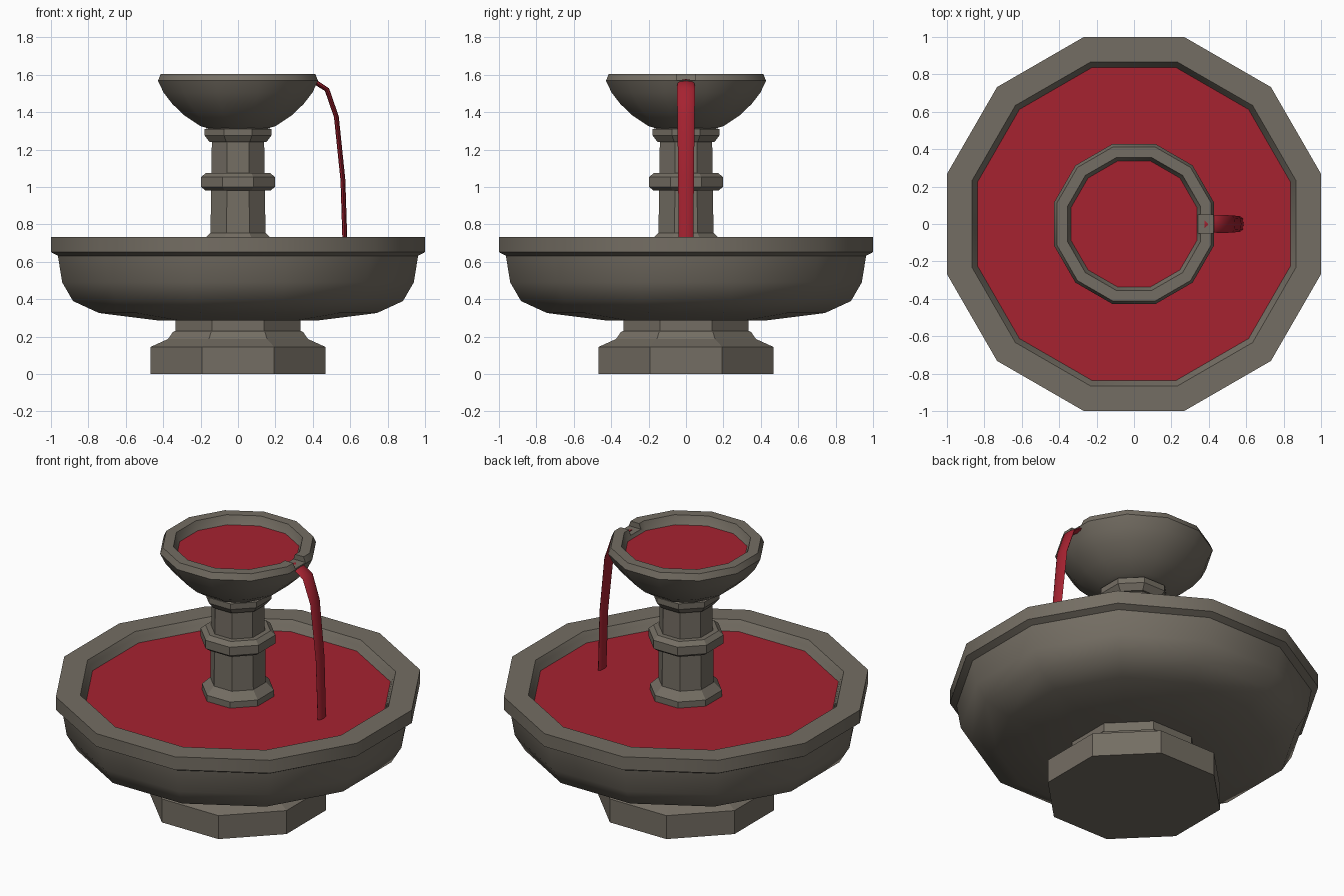
import bpy, bmesh, math
from mathutils import Vector

if "Cube" in bpy.data.objects:
    bpy.data.objects.remove(bpy.data.objects["Cube"])


def material(name, rgb):
    m = bpy.data.materials.new(name)
    m.diffuse_color = (*rgb, 1)
    m.use_nodes = True
    m.node_tree.nodes["Principled BSDF"].inputs["Base Color"].default_value = m.diffuse_color
    return m


STONE = material("stone", (0.175, 0.155, 0.125))
RED = material("red_liquid", (0.38, 0.016, 0.030))


def skin(name, rings, mat, smooth=None):
    """Join rings of points into a closed, capped mesh."""
    bm = bmesh.new()
    loops = [[bm.verts.new(p) for p in ring] for ring in rings]
    n = len(loops[0])
    for a, b in zip(loops, loops[1:]):
        for i in range(n):
            j = (i + 1) % n
            bm.faces.new((a[i], a[j], b[j], b[i]))
    bm.faces.new(loops[0][::-1])
    bm.faces.new(loops[-1])
    bmesh.ops.recalc_face_normals(bm, faces=bm.faces)
    me = bpy.data.meshes.new(name)
    bm.to_mesh(me)
    bm.free()
    me.materials.append(mat)
    ob = bpy.data.objects.new(name, me)
    bpy.context.collection.objects.link(ob)
    if smooth:
        shade(ob, smooth)
    return ob


def activate(ob):
    bpy.ops.object.select_all(action='DESELECT')
    ob.select_set(True)
    bpy.context.view_layer.objects.active = ob


def shade(ob, degrees):
    activate(ob)
    bpy.ops.object.shade_smooth_by_angle(angle=math.radians(degrees))


def lathe(name, sides, profile, mat, smooth=None):
    """Profile of (distance to flat side, height), flats facing the axes."""
    k = 1 / math.cos(math.pi / sides)
    angles = [(i + 0.5) * 2 * math.pi / sides for i in range(sides)]
    rings = [[(r * k * math.cos(a), r * k * math.sin(a), z) for a in angles]
             for r, z in profile]
    return skin(name, rings, mat, smooth)


# Octagonal foot
lathe("pedestal", 8, [(0.467, 0), (0.467, 0.145), (0.374, 0.187),
                      (0.348, 0.225), (0.335, 0.23), (0.335, 0.30)], STONE)

# Large lower basin and its liquid
lathe("lower_basin", 12,
      [(0.417, 0.285), (0.743, 0.326), (0.882, 0.39), (0.94, 0.49),
       (0.963, 0.632), (1.0, 0.652), (1.0, 0.732), (0.866, 0.732),
       (0.850, 0.705), (0.830, 0.655), (0.70, 0.50), (0.40, 0.45)], STONE, 40)
lathe("lower_liquid", 12, [(0.825, 0.655), (0.837, 0.672)], RED)

# Octagonal column with base flare, middle ring and capital
lathe("column", 8,
      [(0.19, 0.60), (0.19, 0.71), (0.147, 0.755), (0.144, 0.98),
       (0.172, 0.98), (0.198, 1.0), (0.198, 1.052), (0.172, 1.075),
       (0.142, 1.075), (0.140, 1.24), (0.152, 1.24), (0.178, 1.275),
       (0.178, 1.31), (0.13, 1.32)], STONE)

# Upper bowl with the spout notch cut through its rim
bowl = lathe("upper_bowl", 12,
             [(0.13, 1.305), (0.20, 1.325), (0.29, 1.385), (0.352, 1.445),
              (0.398, 1.505), (0.428, 1.568), (0.413, 1.605), (0.355, 1.605),
              (0.333, 1.545), (0.26, 1.46), (0.12, 1.40)], STONE)
bpy.ops.mesh.primitive_cube_add(size=1, location=(0.41, 0, 1.623))
cutter = bpy.context.object
cutter.name = "notch_cutter"
cutter.scale = (0.16, 0.10, 0.10)
cutter.hide_render = True
mod = bowl.modifiers.new("notch", 'BOOLEAN')
mod.operation = 'DIFFERENCE'
mod.solver = 'EXACT'
mod.object = cutter
activate(bowl)
bpy.ops.object.modifier_apply(modifier=mod.name)
bpy.data.objects.remove(cutter, do_unlink=True)
shade(bowl, 40)
lathe("upper_liquid", 12, [(0.328, 1.535), (0.336, 1.552)], RED)

# Falling stream: flattened tube along a curve in the xz plane
path = [(0.375, 1.564), (0.42, 1.556), (0.476, 1.520), (0.526, 1.375),
        (0.561, 1.037), (0.573, 0.66)]
widths = [0.030, 0.046, 0.048, 0.046, 0.042, 0.039]
pts = [Vector((x, 0, z)) for x, z in path]
rings = []
for i, p in enumerate(pts):
    t = (pts[min(i + 1, len(pts) - 1)] - pts[max(i - 1, 0)]).normalized()
    normal = Vector((-t.z, 0, t.x))
    rings.append([p + Vector((0, widths[i] * math.cos(a), 0))
                  + normal * 0.013 * math.sin(a)
                  for a in (j * math.pi / 4 for j in range(8))])
skin("falling_stream", rings, RED, 50)
